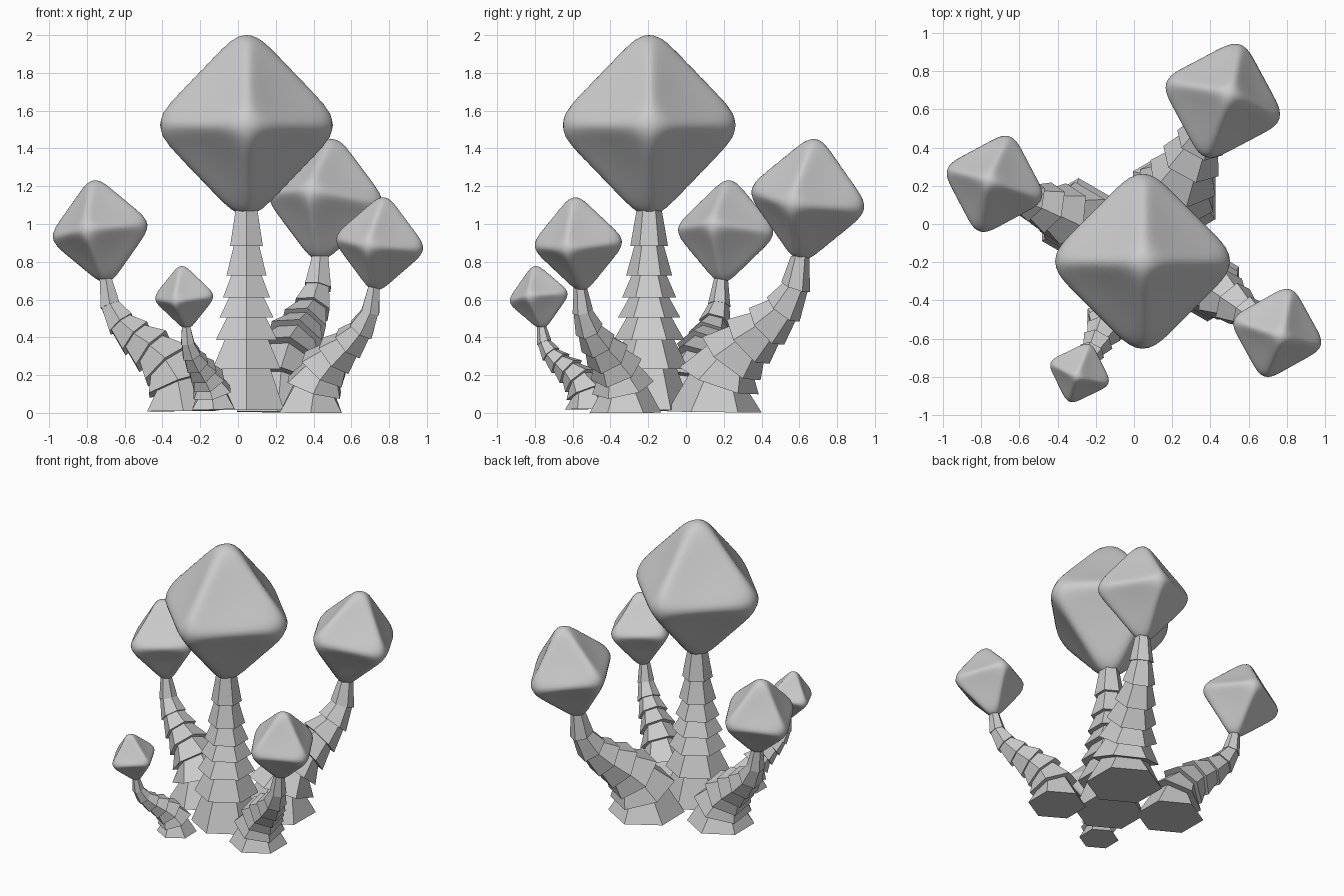
import bpy, bmesh, math
from mathutils import Vector, Matrix

if "Cube" in bpy.data.objects:
    bpy.data.objects.remove(bpy.data.objects["Cube"])

UP = Vector((0, 0, 1))


def finish(bm, name, smooth):
    bmesh.ops.recalc_face_normals(bm, faces=bm.faces)
    me = bpy.data.meshes.new(name)
    bm.to_mesh(me)
    bm.free()
    for p in me.polygons:
        p.use_smooth = smooth
    ob = bpy.data.objects.new(name, me)
    bpy.context.collection.objects.link(ob)
    return ob


def crown_radius(d):
    # soft octahedron with dented faces and rounded-off tips
    p, e, k, cap = 0.85, 0.08, 16, 0.465
    s = sum((c * c + e * e) ** (p / 2) for c in d)
    r = 0.645 * s ** (-1 / p)
    return (r ** -k + cap ** -k) ** (-1 / k)


def crown(name, centre, size, axis, turn):
    bm = bmesh.new()
    bmesh.ops.create_icosphere(bm, subdivisions=5, radius=1)
    for v in bm.verts:
        d = v.co.normalized()
        v.co = d * crown_radius(d)
    tilt = UP.rotation_difference(Vector(axis)).to_matrix().to_4x4()
    m = (Matrix.Translation(centre) @ tilt @ Matrix.Rotation(math.radians(turn), 4, 'Z')
         @ Matrix.Diagonal((size, size, size * 1.04, 1)))
    bm.transform(m)
    finish(bm, name, True)


def trunk(name, base, top, radii, tiers=7, sides=6):
    # stacked flared tiers following an S-shaped path that starts and ends upright
    a, d = Vector(base), Vector(top)
    h = d.z - a.z
    b, c = a + UP * h * 0.55, d - UP * h * 0.55

    def point(t):
        u = 1 - t
        return a * u**3 + b * 3 * u * u * t + c * 3 * u * t * t + d * t**3

    def ring(bm, t, r):
        lo, hi = max(t - 0.01, 0), min(t + 0.01, 1)
        q = UP.rotation_difference(point(hi) - point(lo))
        out = []
        for i in range(sides):
            w = math.tau * i / sides + math.pi / 2
            out.append(bm.verts.new(point(t) + q @ Vector((r * math.cos(w), r * math.sin(w), 0))))
        return out

    bm = bmesh.new()
    for i in range(tiers):
        t0, t1 = i / tiers, min((i + 1.06) / tiers, 1)
        r = radii[0] + (radii[1] - radii[0]) * i / (tiers - 1)
        lo, hi = ring(bm, t0, r), ring(bm, t1, r * 0.62)
        for j in range(sides):
            k = (j + 1) % sides
            bm.faces.new((lo[j], lo[k], hi[k], hi[j]))
        bm.faces.new(lo[::-1])
        bm.faces.new(hi)
    for v in bm.verts:
        v.co.z = max(v.co.z, 0)
    finish(bm, name, False)


# name, trunk base, trunk top, (base radius, top radius), crown centre, size, lean axis, turn
TREES = [
    ("main", (0.045, -0.195, 0.015), (0.045, -0.195, 1.10), (0.23, 0.10),
     (0.045, -0.195, 1.524), 1.0, (0, 0, 1), 0),
    ("back_right", (0.21, 0.15, 0.005), (0.435, 0.605, 0.83), (0.25, 0.08),
     (0.465, 0.645, 1.13), 0.68, (0.08, 0.08, 0.65), -17),
    ("left", (-0.29, 0.02, 0.01), (-0.70, 0.185, 0.71), (0.22, 0.06),
     (-0.73, 0.21, 0.962), 0.57, (-0.07, 0.04, 0.56), -17),
    ("front_right", (0.385, -0.32, 0.0), (0.72, -0.56, 0.67), (0.19, 0.055),
     (0.75, -0.57, 0.895), 0.52, (0.05, -0.04, 0.5), -16),
    ("front_left", (-0.13, -0.51, 0.02), (-0.275, -0.765, 0.46), (0.13, 0.04),
     (-0.285, -0.78, 0.612), 0.35, (-0.03, -0.04, 0.34), -19),
]
for name, base, top, radii, centre, size, axis, turn in TREES:
    trunk(name + "_trunk", base, top, radii)
    crown(name + "_crown", centre, size, axis, turn)
